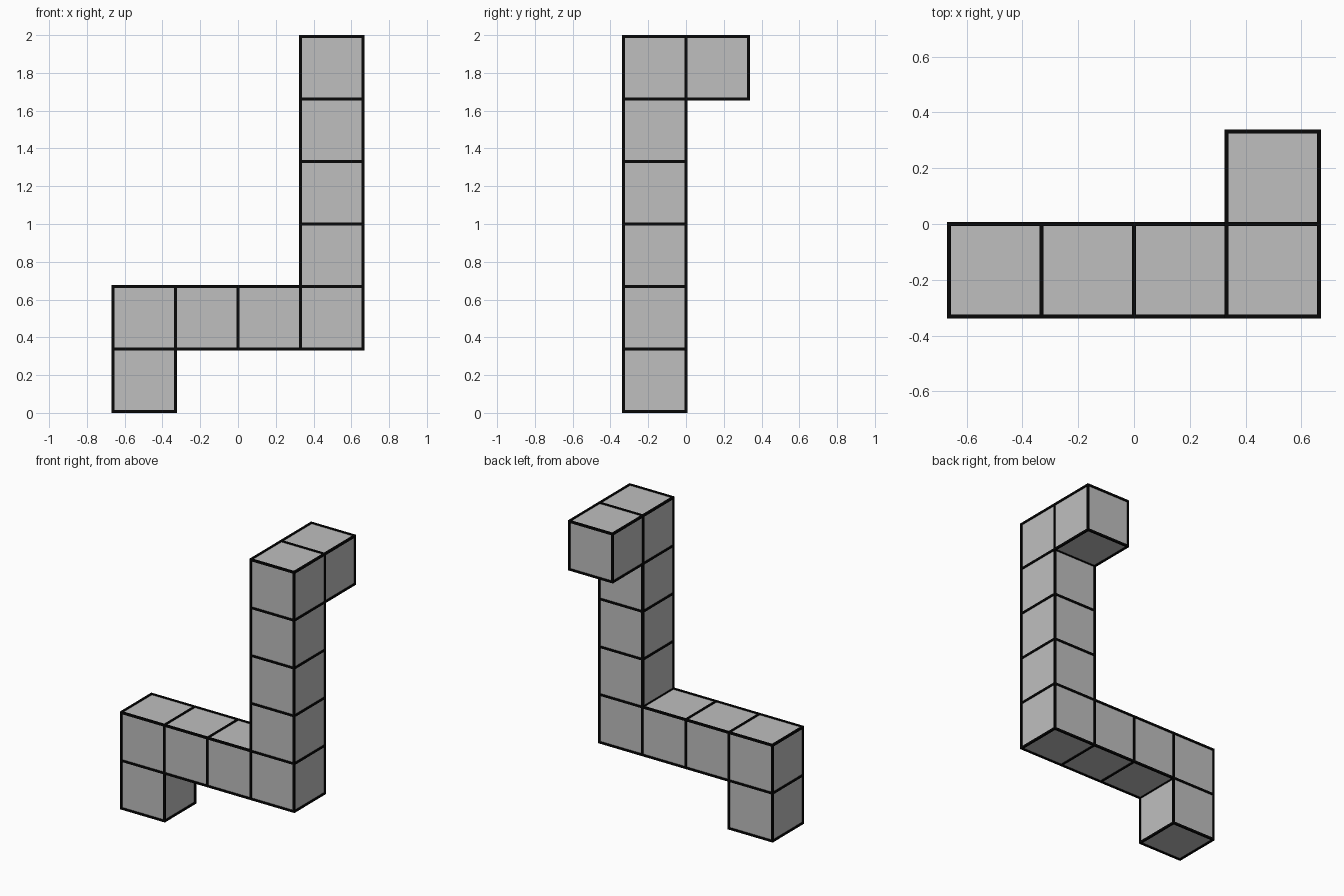
import bpy, bmesh
from mathutils import Vector, Matrix

if "Cube" in bpy.data.objects:
    bpy.data.objects.remove(bpy.data.objects["Cube"], do_unlink=True)

LINE = 0.014                 # thickness of the dark edge bars
SIZE = (2 - LINE) / 6        # side of one block


def material(name, value):
    mat = bpy.data.materials.new(name)
    mat.use_nodes = True
    color = (value, value, value, 1)
    mat.diffuse_color = color
    mat.node_tree.nodes["Principled BSDF"].inputs["Base Color"].default_value = color
    return mat


def add_object(name, bm, mat):
    bmesh.ops.recalc_face_normals(bm, faces=bm.faces)
    mesh = bpy.data.meshes.new(name)
    bm.to_mesh(mesh)
    mesh.materials.append(mat)
    obj = bpy.data.objects.new(name, mesh)
    bpy.context.collection.objects.link(obj)


# Chain of grid cells: foot, horizontal arm, tower, rear block
cells = [(-2, -1, 0)]
cells += [(x, -1, 1) for x in range(-2, 2)]
cells += [(1, -1, z) for z in range(2, 6)]
cells += [(1, 0, 5)]

# Outer skin of the chain, one square per exposed block side
skin = bmesh.new()
for cell in cells:
    for axis in range(3):
        for side in (0, 1):
            neighbour = list(cell)
            neighbour[axis] += 2 * side - 1
            if tuple(neighbour) in cells:
                continue
            corners = []
            for u, v in ((0, 0), (1, 0), (1, 1), (0, 1)):
                p = Vector(cell)
                p[axis] += side
                p[(axis + 1) % 3] += u
                p[(axis + 2) % 3] += v
                corners.append(skin.verts.new(p * SIZE + Vector((0, 0, LINE / 2))))
            skin.faces.new(corners)
bmesh.ops.remove_doubles(skin, verts=skin.verts, dist=0.001)

# Square bar along every block edge
bars = bmesh.new()
for edge in skin.edges:
    a, b = (v.co for v in edge.verts)
    scale = [abs(d) + LINE for d in b - a]
    bmesh.ops.create_cube(bars, size=1, matrix=Matrix.Translation((a + b) / 2)
                          @ Matrix.Diagonal((*scale, 1)))

add_object("block_chain", skin, material("light grey", 0.52))
add_object("edge_bars", bars, material("black", 0.002))
skin.free()
bars.free()
